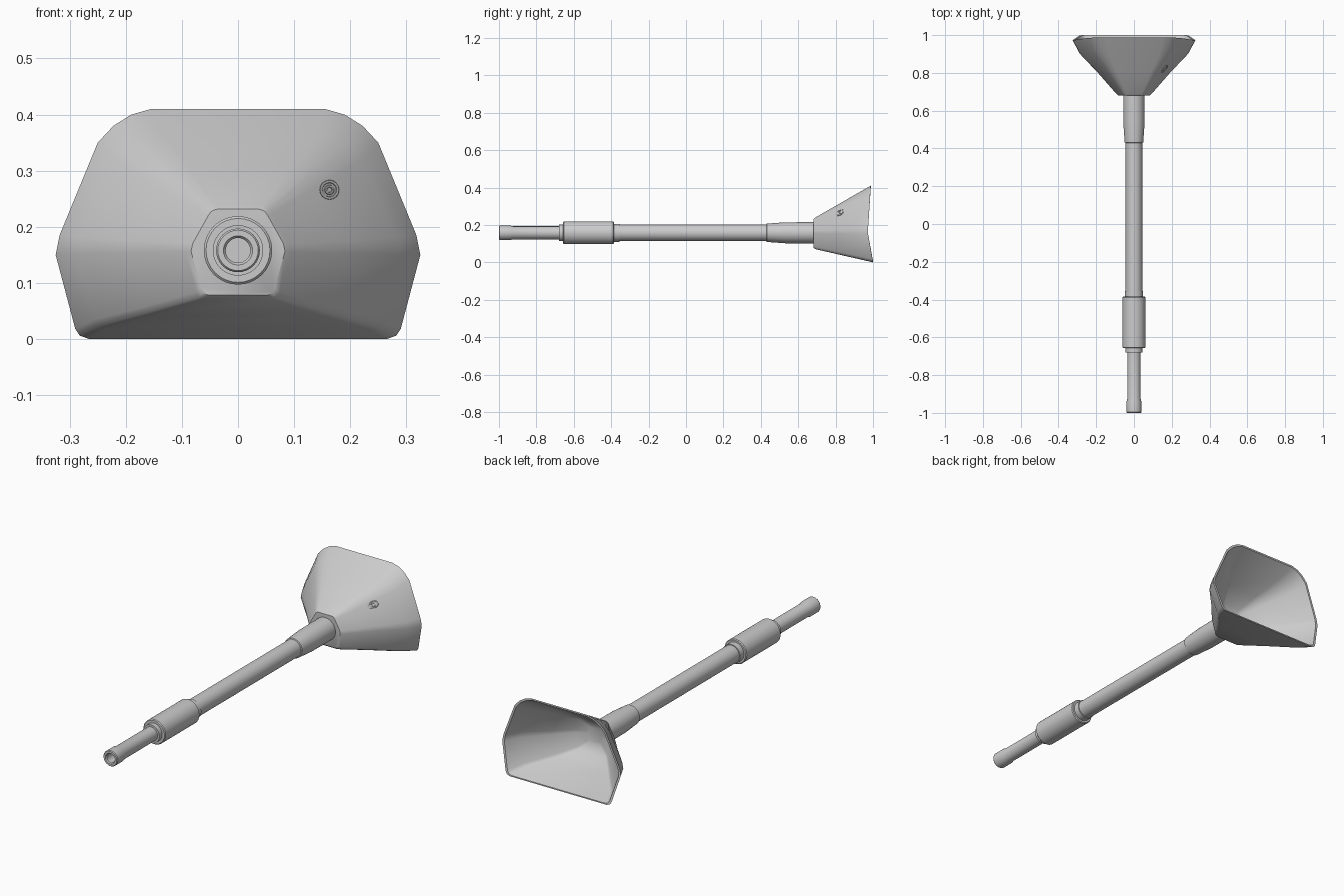
import bpy, bmesh, math

if "Cube" in bpy.data.objects:
    bpy.data.objects.remove(bpy.data.objects["Cube"])

AXIS_Z = 0.158
grey = bpy.data.materials.new("grey_plastic")
grey.diffuse_color = (0.6, 0.6, 0.6, 1)
grey.use_nodes = True
grey.node_tree.nodes["Principled BSDF"].inputs["Base Color"].default_value = grey.diffuse_color


def loft(name, rings, angle, loop=False, cap_start=False, cap_end=False):
    """Skin a list of equal-length rings into one mesh object."""
    bm = bmesh.new()
    vs = [[bm.verts.new(p) for p in ring] for ring in rings]
    n = len(vs[0])
    pairs = list(zip(vs, vs[1:])) + ([(vs[-1], vs[0])] if loop else [])
    for a, b in pairs:
        for i in range(n):
            j = (i + 1) % n
            bm.faces.new((a[i], a[j], b[j], b[i]))
    if cap_start:
        bm.faces.new(vs[0])
    if cap_end:
        bm.faces.new(vs[-1])
    bmesh.ops.recalc_face_normals(bm, faces=bm.faces)
    me = bpy.data.meshes.new(name)
    bm.to_mesh(me)
    bm.free()
    me.materials.append(grey)
    ob = bpy.data.objects.new(name, me)
    bpy.context.collection.objects.link(ob)
    bpy.ops.object.select_all(action='DESELECT')
    ob.select_set(True)
    bpy.context.view_layer.objects.active = ob
    bpy.ops.object.shade_smooth_by_angle(angle=math.radians(angle))
    return ob


def circle(r, y, n=32):
    return [(r * math.cos(2 * math.pi * i / n), y, AXIS_Z + r * math.sin(2 * math.pi * i / n))
            for i in range(n)]


def turned(name, profile, **caps):
    return loft(name, [circle(r, y) for r, y in profile], 35, **caps)


# Turned parts along the wand: (radius, y)
turned("nozzle_tip", [(0.022, -0.93), (0.022, -0.995), (0.026, -1.0), (0.036, -1.0), (0.039, -0.996),
                      (0.039, -0.94), (0.035, -0.925), (0.035, -0.67)], cap_start=True, cap_end=True)
turned("front_collar", [(0.045, -0.68), (0.045, -0.65)], cap_start=True, cap_end=True)
turned("grip_sleeve", [(0.057, -0.657), (0.061, -0.653), (0.061, -0.389), (0.057, -0.385)],
       cap_start=True, cap_end=True)
turned("rear_collar", [(0.048, -0.39), (0.048, -0.355)], cap_start=True, cap_end=True)
turned("main_tube", [(0.044, -0.36), (0.044, 0.45)], cap_start=True, cap_end=True)
turned("socket", [(0.046, 0.43), (0.049, 0.432), (0.056, 0.53), (0.057, 0.70)],
       cap_start=True, cap_end=True)

# Half outlines of the bell, top to bottom: (x, z)
RIM = [(0.155, 0.41), (0.19, 0.40), (0.222, 0.38), (0.25, 0.35), (0.318, 0.185),
       (0.325, 0.15), (0.29, 0.018), (0.282, 0.006), (0.265, 0.0)]
THROAT = [(0.04, 0.236), (0.047, 0.234), (0.053, 0.23), (0.058, 0.222), (0.087, 0.17),
          (0.09, 0.155), (0.07, 0.085), (0.066, 0.076), (0.058, 0.072)]


def rim_y(z):
    return 0.972 + (0.016 * (z - 0.16) / 0.25 if z > 0.16 else 0.028 * (0.16 - z) / 0.16)


def bell_ring(t, tx=None, scale=1.0, dy=0.0):
    """Ring between throat (t=0) and rim (t=1), mirrored in x."""
    tx = t if tx is None else tx
    half = []
    for (ax, az), (bx, bz) in zip(THROAT, RIM):
        x = (ax + (bx - ax) * tx) * scale
        z = az + (bz - az) * t
        z = 0.17 + (z - 0.17) * scale
        half.append((x, 0.685 + (rim_y(bz) - 0.685) * t + dy, z))
    return half + [(-x, y, z) for x, y, z in reversed(half)]


# Hollow bell: throat cap, outer wall, rim, inner wall, inner floor
bell = loft("bell", [bell_ring(0, scale=0.93, dy=-0.004), bell_ring(0.02), bell_ring(0.4, 0.43),
                     bell_ring(0.76, 0.85), bell_ring(1), bell_ring(1, scale=0.965),
                     bell_ring(0.76, 0.84, 0.955), bell_ring(0.4, 0.42, 0.92),
                     bell_ring(0.15, 0.15, 0.8), bell_ring(0.09, 0.08, 0.4)],
            42, cap_start=True, cap_end=True)

# Small socket screw following the bell wall: (radius, offset from wall)
CX, CZ = 0.163, 0.266
screw = []
for r, off in [(0.018, 0.004), (0.017, -0.005), (0.013, -0.005), (0.012, -0.001),
               (0.009, -0.001), (0.008, -0.006), (0.005, -0.006), (0.004, -0.001)]:
    ring = []
    for i in range(16):
        a = 2 * math.pi * i / 16
        x, z = CX + r * math.cos(a), CZ + r * math.sin(a)
        hit, loc, _, _ = bell.ray_cast((x, 0, z), (0, 1, 0))
        ring.append((x, (loc.y if hit else 0.82) + off, z))
    screw.append(ring)
loft("screw", screw, 35, cap_end=True)
